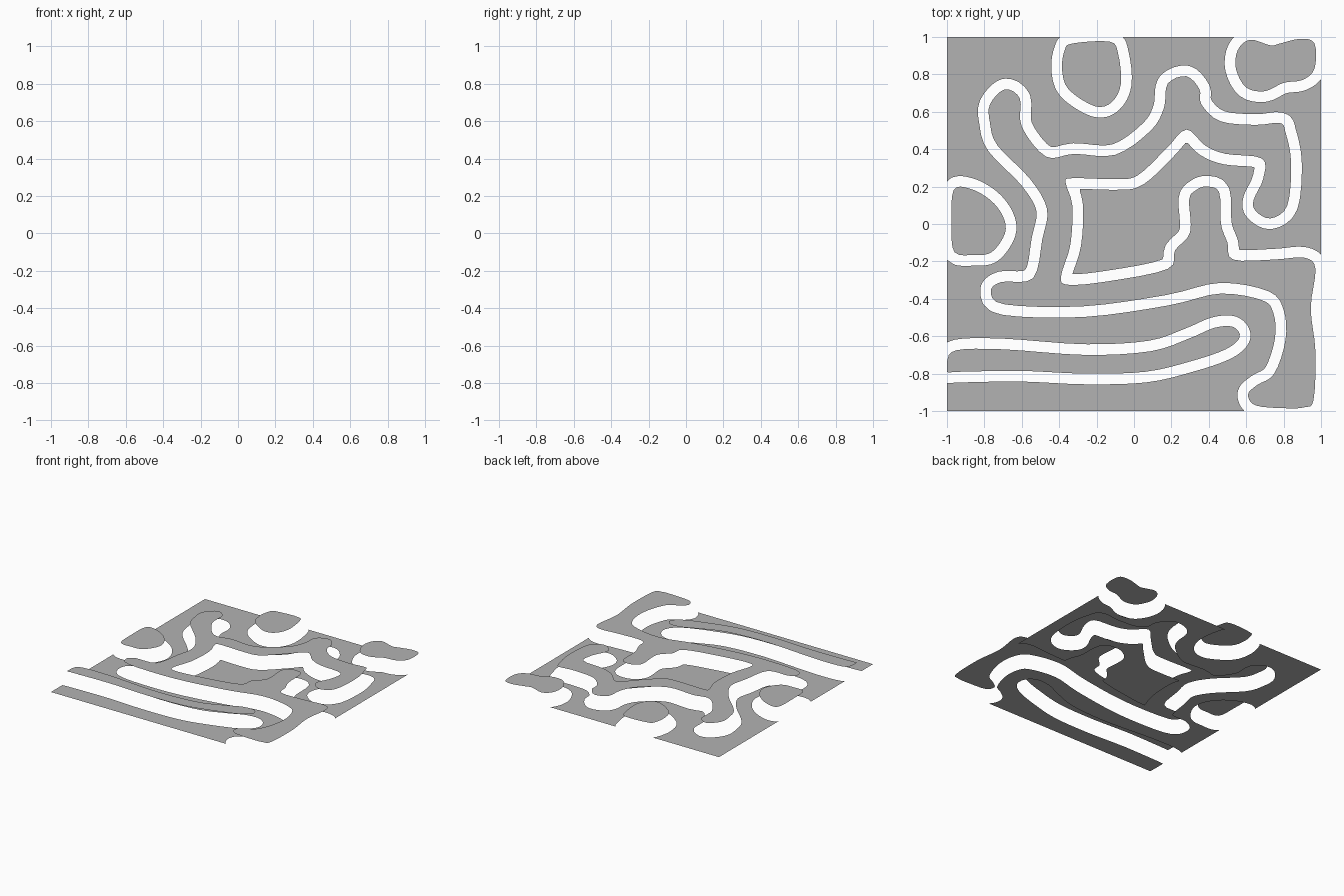
import bpy, bmesh
from mathutils import Vector
from mathutils.bvhtree import BVHTree

if "Cube" in bpy.data.objects:
    bpy.data.objects.remove(bpy.data.objects["Cube"])

HEIGHT = 0.092   # upper sheet height
GAP = 0.057      # margin left open around every upper piece
N = 160          # base sheet resolution

grey = bpy.data.materials.new("dark_grey")
grey.diffuse_color = (0.45, 0.45, 0.45, 1)
grey.use_nodes = True
grey.node_tree.nodes["Principled BSDF"].inputs["Base Color"].default_value = grey.diffuse_color


def smooth_loop(pts, steps=4):
    """Closed Catmull-Rom outline through the points."""
    p = [Vector((a, b, 0)) for a, b in pts]
    out = []
    for i in range(len(p)):
        a, b, c, d = p[i - 1], p[i], p[(i + 1) % len(p)], p[(i + 2) % len(p)]
        for k in range(steps):
            t = k / steps
            v = 0.5 * (2 * b + (c - a) * t + (2 * a - 5 * b + 4 * c - d) * t * t
                       + (3 * b - a - 3 * c + d) * t ** 3)
            v.x, v.y = max(-1, min(1, v.x)), max(-1, min(1, v.y))
            out.append(v)
    return out


def to_object(name, bm, z):
    for f in bm.faces:
        f.normal_update()
        if f.normal.z < 0:
            f.normal_flip()
    mesh = bpy.data.meshes.new(name)
    bm.to_mesh(mesh)
    mesh.materials.append(grey)
    obj = bpy.data.objects.new(name, mesh)
    obj.location.z = z
    bpy.context.collection.objects.link(obj)


# Upper sheet outlines: winding band in two edges, three islands, one finger
band_north = [(-.77, .64), (-.69, .72), (-.61, .67), (-.60, .52), (-.47, .36),
              (-.32, .375), (-.10, .37), (.09, .50), (.16, .62), (.18, .75),
              (.28, .79), (.35, .72), (.36, .64), (.46, .55), (.65, .53),
              (.78, .54), (.81, .49), (.84, .33), (.82, .10), (.73, .03),
              (.65, .07), (.64, .13), (.69, .24), (.685, .35), (.49, .375),
              (.38, .42), (.28, .505), (.17, .40), (.02, .26), (-.10, .24),
              (-.33, .245), (-.365, .22), (-.33, .10), (-.34, -.11)]
band_south = [(-.39, -.28), (-.35, -.325), (-.13, -.305), (.18, -.24),
              (.22, -.14), (.30, -.045), (.295, .13), (.33, .18), (.385, .20),
              (.455, .17), (.465, 0), (.50, -.10), (.53, -.19), (.75, -.19),
              (.91, -.18), (.97, -.24), (.945, -.45), (.97, -.68), (.96, -.94),
              (.91, -.98), (.81, -.985), (.65, -.97), (.61, -.91), (.66, -.86),
              (.75, -.80), (.81, -.62), (.80, -.46), (.72, -.36), (.46, -.315),
              (.17, -.38), (-.27, -.44), (-.69, -.43), (-.765, -.36),
              (-.71, -.31), (-.54, -.29), (-.49, -.08), (-.465, .08),
              (-.555, .24), (-.73, .42), (-.77, .54)]
pieces = {
    "winding_band": band_north + band_south,
    "west_island": [(-.965, .18), (-.88, .19), (-.77, .13), (-.70, .04),
                    (-.69, -.05), (-.76, -.15), (-.85, -.165), (-.96, -.15),
                    (-.975, 0)],
    "north_island": [(-.37, .93), (-.33, .965), (-.13, .975), (-.085, .91),
                     (-.07, .75), (-.12, .65), (-.21, .63), (-.35, .72),
                     (-.385, .83)],
    "corner_island": [(.555, .93), (.62, .985), (.73, .955), (.78, .965),
                      (.89, .99), (.965, .965), (.965, .83), (.90, .77),
                      (.80, .755), (.70, .71), (.60, .73), (.545, .83)],
    "south_finger": [(-1, -.735), (-.95, -.675), (-.70, -.67), (-.26, -.70),
                     (.09, -.68), (.30, -.61), (.43, -.555), (.53, -.55),
                     (.565, -.605), (.49, -.67), (.30, -.735), (.06, -.79),
                     (-.26, -.80), (-.61, -.785), (-.93, -.79), (-1, -.79)],
}

all_upper = bmesh.new()
for name, pts in pieces.items():
    loop = smooth_loop(pts)
    bm = bmesh.new()
    for target in (bm, all_upper):
        target.faces.new([target.verts.new(v) for v in loop])
    bmesh.ops.remove_doubles(bm, verts=bm.verts[:], dist=1e-5)
    bmesh.ops.triangulate(bm, faces=bm.faces[:])
    to_object(name, bm, HEIGHT)

# Base sheet: square clipped where it comes within GAP of an upper piece
bmesh.ops.remove_doubles(all_upper, verts=all_upper.verts[:], dist=1e-5)
bmesh.ops.triangulate(all_upper, faces=all_upper.faces[:])
tree = BVHTree.FromBMesh(all_upper)
grid = {}
for i in range(N + 1):
    for j in range(N + 1):
        v = Vector((2 * i / N - 1, 2 * j / N - 1, 0))
        grid[i, j] = (v, tree.find_nearest(v)[3] - GAP)

base = bmesh.new()


def clip(corners):
    poly = []
    for k, (a, fa) in enumerate(corners):
        b, fb = corners[(k + 1) % len(corners)]
        if fa >= 0:
            poly.append(a)
        if fa * fb < 0:
            poly.append(a.lerp(b, fa / (fa - fb)))
    if len(poly) > 2:
        base.faces.new([base.verts.new(p) for p in poly])


for i in range(N):
    for j in range(N):
        a, b, c, d = grid[i, j], grid[i + 1, j], grid[i + 1, j + 1], grid[i, j + 1]
        clip([a, b, c])
        clip([a, c, d])
bmesh.ops.remove_doubles(base, verts=base.verts[:], dist=1e-4)
to_object("base_sheet", base, 0)
